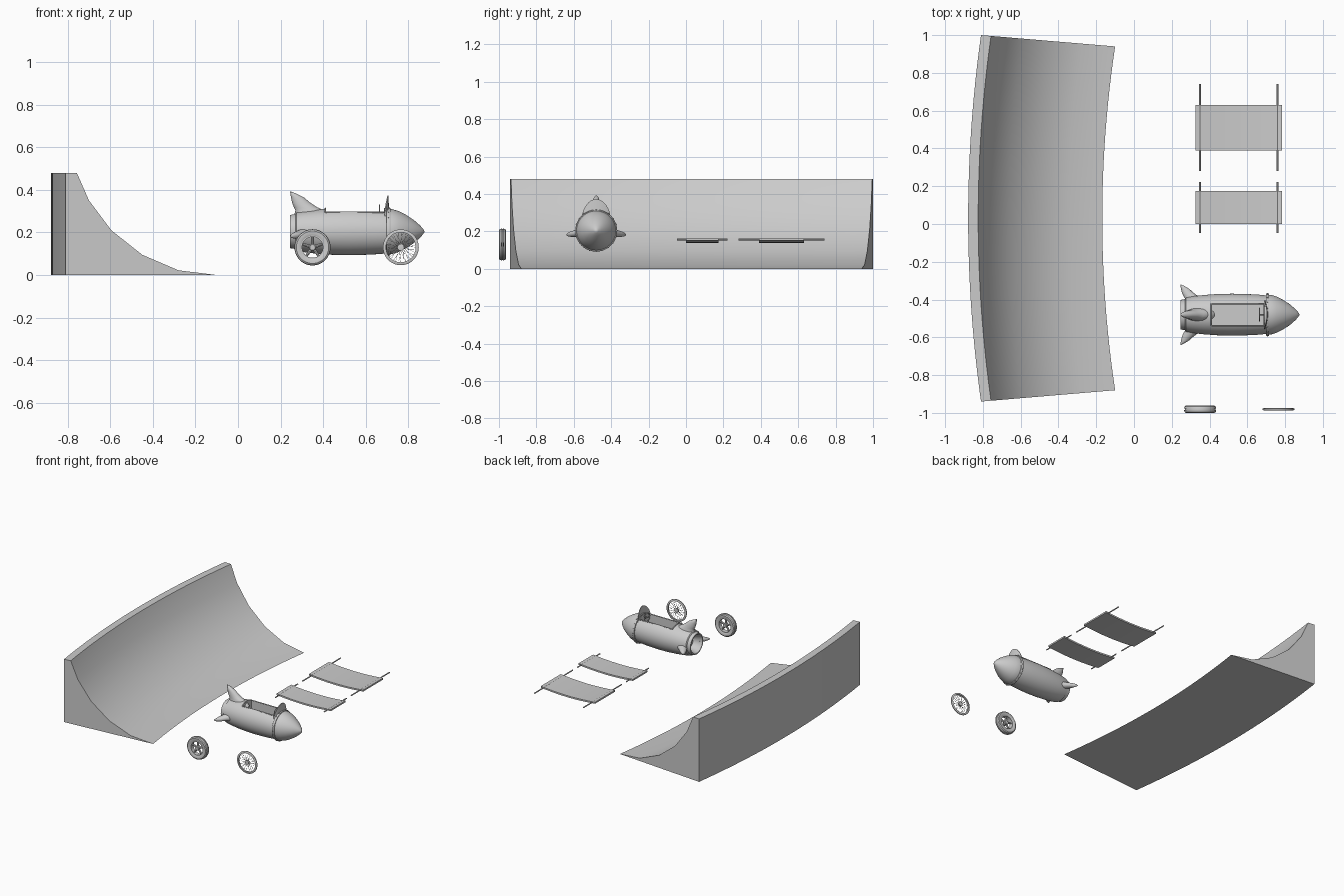
import bpy, bmesh
from math import sin, cos, pi, sqrt, radians
from mathutils import Vector as V

if "Cube" in bpy.data.objects:
    bpy.data.objects.remove(bpy.data.objects["Cube"])

CAR = V((0, -0.48, 0.204))      # centre line of the car body
X, Y = V((1, 0, 0)), V((0, 1, 0))


def build(name, shells, angle=35):
    """Skin each (rings, loop) shell into one smooth-by-angle object."""
    bm = bmesh.new()
    for rings, loop in shells:
        vs = [[bm.verts.new(p) for p in ring] for ring in rings]
        n = len(vs[0])
        for i in range(len(vs) if loop else len(vs) - 1):
            a, b = vs[i], vs[(i + 1) % len(vs)]
            for j in range(n):
                k = (j + 1) % n
                bm.faces.new((a[j], a[k], b[k], b[j]))
        if not loop:
            bm.faces.new(vs[0])
            bm.faces.new(vs[-1])
    bmesh.ops.remove_doubles(bm, verts=bm.verts, dist=1e-5)
    bmesh.ops.recalc_face_normals(bm, faces=bm.faces)
    me = bpy.data.meshes.new(name)
    bm.to_mesh(me)
    bm.free()
    ob = bpy.data.objects.new(name, me)
    bpy.context.collection.objects.link(ob)
    smooth(ob, angle)
    return ob


def smooth(ob, angle=35):
    bpy.ops.object.select_all(action='DESELECT')
    ob.select_set(True)
    bpy.context.view_layer.objects.active = ob
    bpy.ops.object.shade_smooth_by_angle(angle=radians(angle))


def lathe(profile, origin, axis, n=40, loop=False):
    """profile = (distance along axis, radius) pairs"""
    q = axis.to_track_quat('Z', 'Y')
    return ([[origin + q @ V((r * cos(2 * pi * k / n), r * sin(2 * pi * k / n), d))
              for k in range(n)] for d, r in profile], loop)


def rod(a, b, r, n=8, r2=None):
    a, b = V(a), V(b)
    return lathe([(0, r), ((b - a).length, r if r2 is None else r2)], a, b - a, n)


def box(lo, hi):
    return ([[(x, lo[1], lo[2]), (x, hi[1], lo[2]), (x, hi[1], hi[2]), (x, lo[1], hi[2])]
             for x in (lo[0], hi[0])], False)


# Quarter-pipe ramp, bowed along its length
section = [(-0.81, 0), (-0.10, 0), (-0.28, 0.022), (-0.45, 0.095),
           (-0.595, 0.21), (-0.70, 0.35), (-0.757, 0.48), (-0.81, 0.48)]
rings = []
for i in range(25):
    t = -1 + i / 12
    rings.append([(x - 0.068 * (1 - t * t), 0.03 + t * (0.97 - 0.0845 * (x + 0.81)), z)
                  for x, z in section])
build("ramp", [(rings, False)])

# Sagging boards, each carried on two axles
for name, y0, y1, e in (("large_board", 0.39, 0.63, 0.11), ("small_board", 0.0, 0.175, 0.047)):
    rings = []
    for i in range(13):
        t = -1 + i / 6
        z = 0.151 - 0.013 * (1 - t * t)
        x = 0.555 + 0.229 * t
        rings.append([(x, y0, z), (x, y1, z), (x, y1, z + 0.012), (x, y0, z + 0.012)])
    build(name, [(rings, False)])
    build(name + "_axles", [rod((x, y0 - e, 0.157), (x, y1 + e, 0.157), 0.0045, 12)
                            for x in (0.349, 0.76)])

# Car body with recessed tail nozzle, cockpit cut out
body = build("car_body", [lathe([
    (0.31, 0), (0.31, 0.05), (0.25, 0.066), (0.245, 0.07), (0.245, 0.078), (0.27, 0.082),
    (0.275, 0.09), (0.31, 0.097), (0.37, 0.104), (0.44, 0.109), (0.52, 0.111),
    (0.60, 0.109), (0.66, 0.106), (0.70, 0.102), (0.70, 0)], CAR, X, 48)])
cutter = build("cockpit_cutter", [box((0.41, -0.538, 0.145), (0.69, -0.422, 0.4))])
cutter.hide_render = True
mod = body.modifiers.new("cockpit", 'BOOLEAN')
mod.operation, mod.solver, mod.object = 'DIFFERENCE', 'EXACT', cutter
bpy.context.view_layer.objects.active = body
bpy.ops.object.modifier_apply(modifier=mod.name)
bpy.data.objects.remove(cutter)
smooth(body)

# Cockpit rim
arc = [(y, sqrt(0.108 ** 2 - y * y)) for y in [-0.058 + 0.0145 * i for i in range(9)]]
path = [CAR + V((0.41, y, z)) for y, z in arc] + [CAR + V((0.69, y, z)) for y, z in arc[::-1]]
build("cockpit_rim", [rod(p, path[(i + 1) % len(path)], 0.004) for i, p in enumerate(path)])

# Nose cone, collar and collar bolts
build("nose_cone", [lathe([(0.70, 0), (0.70, 0.106), (0.725, 0.105), (0.755, 0.096), (0.79, 0.078),
                           (0.825, 0.055), (0.855, 0.029), (0.87, 0.012), (0.877, 0)], CAR, X, 48)])
build("nose_collar", [lathe([(0.698, 0.095), (0.698, 0.11), (0.701, 0.112), (0.713, 0.112),
                             (0.716, 0.11), (0.716, 0.095)], CAR, X, 48, True)])
bolts = []
for k in range(20):
    d = V((0, cos(2 * pi * k / 20), sin(2 * pi * k / 20)))
    c = CAR + V((0.707, 0, 0))
    bolts.append(rod(c + d * 0.11, c + d * 0.115, 0.003, 8, 0.002))
build("collar_bolts", bolts)

# Three thick swept fins: stations are (radius, rear x, front x, half thickness)
stations = [(0.07, 0.262, 0.43, 0.04), (0.10, 0.27, 0.405, 0.032), (0.115, 0.262, 0.37, 0.027),
            (0.135, 0.254, 0.34, 0.023), (0.16, 0.249, 0.31, 0.018), (0.178, 0.246, 0.275, 0.012),
            (0.187, 0.245, 0.252, 0.004)]
for name, ang, s in (("top_fin", 90, 1), ("left_fin", -8, 0.86), ("right_fin", 188, 0.86)):
    a = radians(ang)
    out, side = V((0, cos(a), sin(a))), V((0, -sin(a), cos(a)))
    rings = []
    for r, x0, x1, t in stations:
        if s < 1:
            x1, t = x0 + (x1 - x0) * 0.72, t * 0.8
        c, h = (x0 + x1) / 2, (x1 - x0) / 2
        rings.append([CAR + X * (c + h * cos(k * pi / 8)) + out * r * s + side * t * sin(k * pi / 8)
                      for k in range(16)])
    build(name, [(rings, False)], 50)

# Curved windscreen
rings = []
for i in range(17):
    u = -cos(pi * i / 16)
    y = 0.076 * u
    base = sqrt(0.108 ** 2 - y * y) - 0.004
    top = base + 0.064 * sqrt(max(0, 1 - u * u)) + 0.001
    x = 0.704 - 0.015 * u * u
    rings.append([CAR + V((x, y, base)), CAR + V((x + 0.005, y, base)),
                  CAR + V((x + 0.003, y, top)), CAR + V((x - 0.002, y, top))])
build("windscreen", [(rings, False)])

# Steering wheel and column
hub = CAR + V((0.665, 0, 0.09))
ring = [(0.003 * cos(k * pi / 4), 0.034 + 0.003 * sin(k * pi / 4)) for k in range(8)]
build("steering_wheel", [lathe(ring, hub, X, 24, True), rod(hub, hub + V((0.03, 0, 0)), 0.004),
                         rod(hub - Y * 0.034, hub + Y * 0.034, 0.003)])


def spokes(c, count, r0, r1, w0, w1, n=8, twist=0.0, offset=0.0, start=pi / 2):
    out = []
    for k in range(count):
        a = start + 2 * pi * k / count
        b = a + twist * (1 if k % 2 else -1)
        y = offset * (1 if k % 4 < 2 else -1)
        out.append(rod(c + V((r0 * cos(b), y, r0 * sin(b))),
                       c + V((r1 * cos(a), 0, r1 * sin(a))), w0, n, w1))
    return out


# Wide wheel: grooved tyre, rim, five spokes
c = V((0.35, -0.981, 0.13))
build("wide_tyre", [lathe([
    (-0.016, 0.055), (-0.019, 0.062), (-0.019, 0.076), (-0.014, 0.083), (-0.004, 0.085),
    (-0.003, 0.081), (0.003, 0.081), (0.004, 0.085), (0.014, 0.083), (0.019, 0.076),
    (0.019, 0.062), (0.016, 0.055)], c, Y, 48, True)])
build("wide_wheel_rim", [lathe([(-0.016, 0.049), (-0.016, 0.057), (0.016, 0.057), (0.016, 0.049)],
                               c, Y, 48, True),
                         lathe([(-0.015, 0.013), (-0.012, 0.016), (0.012, 0.016), (0.015, 0.013)],
                               c, Y, 24)]
      + spokes(c, 5, 0.01, 0.052, 0.008, 0.006))

# Thin wheel: narrow tyre, hub, wire spokes
c = V((0.765, -0.981, 0.13))
build("thin_tyre", [lathe([(-0.006, 0.07), (-0.0065, 0.078), (-0.003, 0.084), (0.003, 0.084),
                           (0.0065, 0.078), (0.006, 0.07)], c, Y, 48, True)])
build("thin_wheel_hub", [lathe([(-0.007, 0.008), (-0.006, 0.016), (0.006, 0.016), (0.007, 0.008)],
                               c, Y, 24)])
build("thin_wheel_spokes", spokes(c, 36, 0.014, 0.072, 0.0007, 0.0007, 5, 0.6, 0.004))
